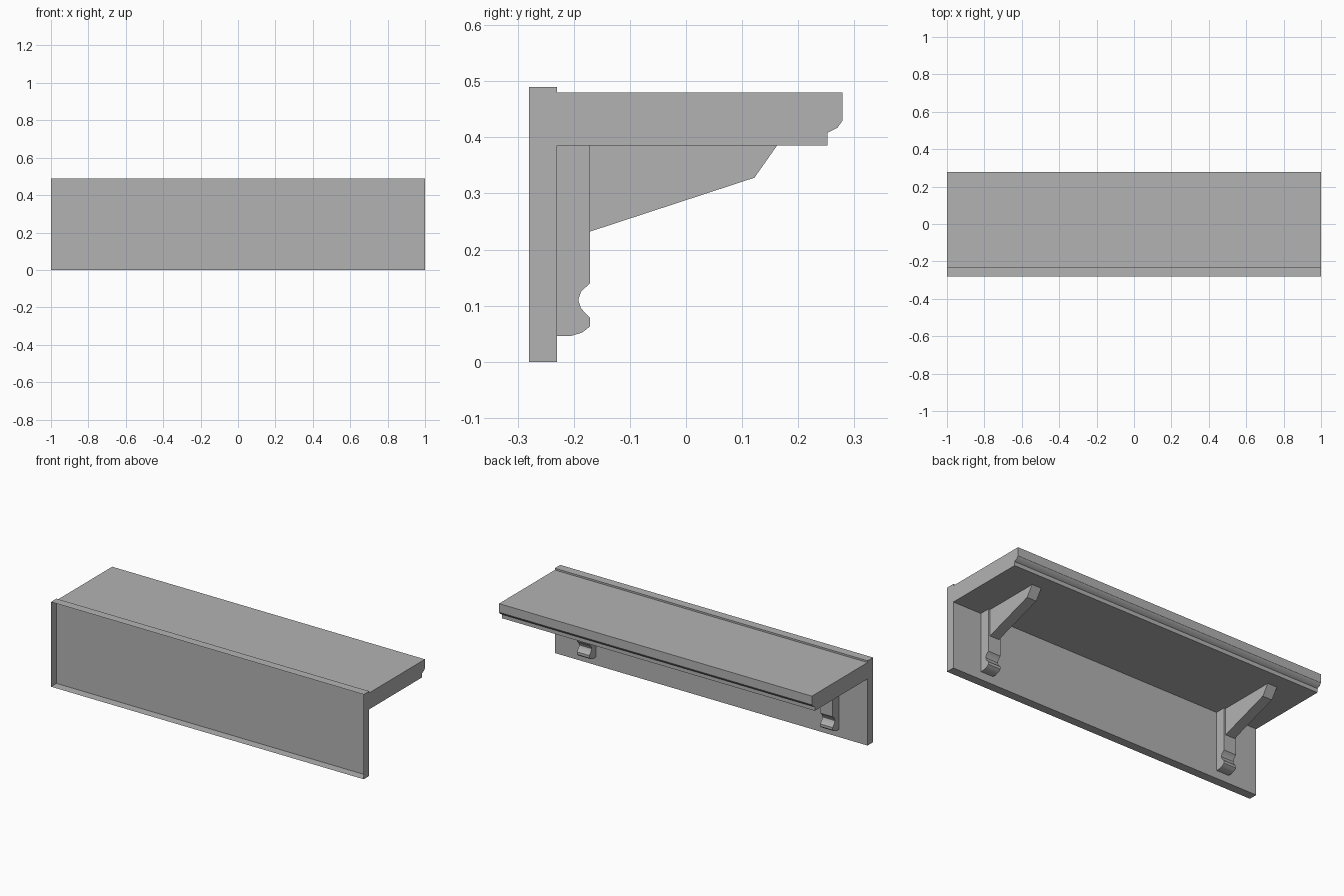
import bpy
import bmesh

cube = bpy.data.objects.get("Cube")
if cube:
    bpy.data.objects.remove(cube, do_unlink=True)

grey = bpy.data.materials.new("plain grey")
grey.use_nodes = True
colour = (0.45, 0.45, 0.45, 1)
grey.diffuse_color = colour
grey.node_tree.nodes["Principled BSDF"].inputs["Base Color"].default_value = colour

WALL = -0.23       # inner plane of the back board
UNDER = 0.385      # underside of the shelf


def extrude_profile(name, profile, x0, x1, open_sides=()):
    """Extrude a (y, z) profile along x; open_sides lists profile edges left without a face."""
    bm = bmesh.new()
    a = [bm.verts.new((x0, y, z)) for y, z in profile]
    b = [bm.verts.new((x1, y, z)) for y, z in profile]
    bm.faces.new(a)
    bm.faces.new(b)
    n = len(profile)
    sides = [bm.faces.new((a[i], a[(i + 1) % n], b[(i + 1) % n], b[i])) for i in range(n)]
    bmesh.ops.recalc_face_normals(bm, faces=bm.faces)
    bmesh.ops.delete(bm, geom=[sides[i] for i in open_sides], context='FACES_ONLY')
    mesh = bpy.data.meshes.new(name)
    bm.to_mesh(mesh)
    bm.free()
    mesh.materials.append(grey)
    obj = bpy.data.objects.new(name, mesh)
    bpy.context.collection.objects.link(obj)
    bpy.ops.object.select_all(action='DESELECT')
    obj.select_set(True)
    bpy.context.view_layer.objects.active = obj
    bpy.ops.object.shade_smooth_by_angle(angle=0.6)
    return obj


# Back board: a shallow tray, open on its outer side
board = [(-0.28, 0), (WALL, 0), (WALL, 0.49), (-0.28, 0.49)]
extrude_profile("back_board", board, -1, 1, open_sides=[3])

# Shelf with a moulded edge, butted against the board
shelf = [(WALL, UNDER), (WALL, 0.48), (0.279, 0.48), (0.279, 0.43),
         (0.27, 0.417), (0.252, 0.408), (0.252, UNDER)]
extrude_profile("shelf", shelf, -1, 1, open_sides=[0])

# Bracket uprights with a scrolled foot, and slimmer sloping braces
upright = [(WALL, UNDER), (WALL, 0.046), (-0.205, 0.046), (-0.185, 0.052),
           (-0.171, 0.063), (-0.171, 0.078), (-0.187, 0.095), (-0.192, 0.11),
           (-0.187, 0.125), (-0.171, 0.14), (-0.171, UNDER)]
brace = [(-0.171, UNDER), (-0.171, 0.232), (0.122, 0.328), (0.162, UNDER)]
for side, sign in (("left", 1), ("right", -1)):
    centre = 0.778 * sign
    extrude_profile(side + "_bracket_upright", upright, centre - 0.04, centre + 0.04,
                    open_sides=[0, len(upright) - 1])
    extrude_profile(side + "_bracket_brace", brace, centre - 0.03, centre + 0.03,
                    open_sides=[0, len(brace) - 1])
